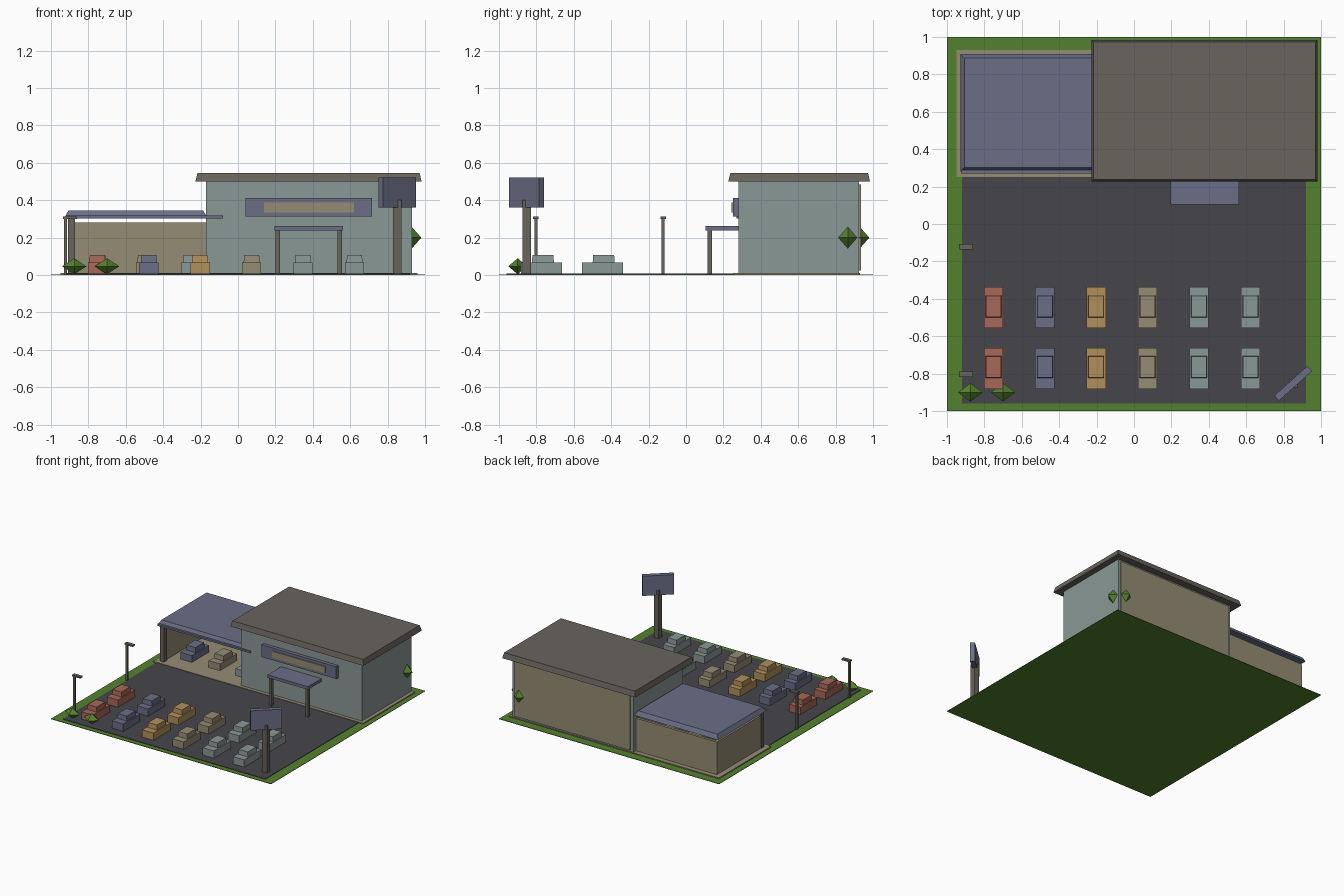
import bpy, bmesh, math
from mathutils import Matrix

if "Cube" in bpy.data.objects:
    bpy.data.objects.remove(bpy.data.objects["Cube"])


def lin(c):
    c /= 255
    return c / 12.92 if c < 0.04045 else ((c + 0.055) / 1.055) ** 2.4


def material(name, r, g, b):
    m = bpy.data.materials.new(name)
    m.diffuse_color = (lin(r), lin(g), lin(b), 1)
    m.use_nodes = True
    m.node_tree.nodes["Principled BSDF"].inputs["Base Color"].default_value = m.diffuse_color
    return m


GREEN = material("grass green", 84, 128, 46)
ASPHALT = material("asphalt grey", 70, 69, 74)
BEIGE = material("beige", 149, 140, 117)
TEAL = material("pale teal", 138, 152, 150)
BLUE = material("slate blue", 107, 110, 134)
BROWN = material("grey brown", 104, 99, 92)
RED = material("brick red", 168, 104, 89)
ORANGE = material("ochre", 178, 144, 91)


def finish(name, bm, mat):
    mesh = bpy.data.meshes.new(name)
    bm.to_mesh(mesh)
    bm.free()
    mesh.materials.append(mat)
    ob = bpy.data.objects.new(name, mesh)
    bpy.context.collection.objects.link(ob)
    return ob


def add_box(bm, x0, x1, y0, y1, z0, z1, tx=0, ty=0):
    """Box between limits; the top is pulled in by tx, ty on each side."""
    vs = bmesh.ops.create_cube(bm, size=1)["verts"]
    for v in vs:
        top = v.co.z > 0
        ix, iy = (tx, ty) if top else (0, 0)
        v.co = (x1 - ix if v.co.x > 0 else x0 + ix,
                y1 - iy if v.co.y > 0 else y0 + iy,
                z1 if top else z0)


def box(name, mat, *limits, **taper):
    bm = bmesh.new()
    add_box(bm, *limits, **taper)
    return finish(name, bm, mat)


# Ground layers
box("lawn", GREEN, -1, 1, -1, 1, 0, 0.004)
box("parking_lot", ASPHALT, -0.92, 0.92, -0.96, 0.27, 0.002, 0.008)
box("building_pad", BEIGE, -0.95, 0.96, 0.252, 0.93, 0.002, 0.012)

# Main hall with tapered roof and rear cladding
box("hall_walls", TEAL, -0.17, 0.93, 0.28, 0.925, 0.01, 0.5)
box("hall_back_panel", BEIGE, -0.145, 0.91, 0.92, 0.935, 0.025, 0.485)
box("hall_roof", BROWN, -0.228, 0.982, 0.226, 0.984, 0.5, 0.545, tx=0.011, ty=0.011)

# Fascia board on the front wall
box("fascia_board", BLUE, 0.039, 0.717, 0.25, 0.285, 0.312, 0.412)
box("fascia_inset", BEIGE, 0.14, 0.62, 0.243, 0.252, 0.335, 0.389)

# Entrance canopy
box("entrance_canopy", BLUE, 0.195, 0.562, 0.105, 0.285, 0.238, 0.262)
for x in (0.2, 0.532):
    box("canopy_post", BROWN, x, x + 0.025, 0.115, 0.14, 0.006, 0.24)

# Open side wing
box("wing_back_wall", BEIGE, -0.905, -0.165, 0.87, 0.892, 0.01, 0.28)
box("wing_side_wall", BEIGE, -0.905, -0.883, 0.31, 0.892, 0.01, 0.28)
box("wing_post", BROWN, -0.91, -0.872, 0.285, 0.322, 0.01, 0.312)
box("wing_roof", BLUE, -0.927, -0.165, 0.282, 0.908, 0.308, 0.344, tx=0.02, ty=0.02)
box("wing_front_beam", BLUE, -0.922, -0.08, 0.27, 0.292, 0.303, 0.318)


# Cars: low body with a narrower cabin
def car(x, y, mat):
    bm = bmesh.new()
    add_box(bm, x - 0.051, x + 0.051, y - 0.11, y + 0.11, 0.008, 0.068)
    add_box(bm, x - 0.043, x + 0.043, y - 0.052, y + 0.066, 0.066, 0.107, tx=0.003, ty=0.003)
    finish("car", bm, mat)


for i, mat in enumerate((RED, BLUE, ORANGE, BEIGE, TEAL, TEAL)):
    for y in (-0.447, -0.772):
        car(-0.752 + 0.275 * i, y, mat)
for x, mat in ((-0.75, BLUE), (-0.495, BEIGE), (-0.25, TEAL)):
    car(x, 0.51, mat)

# Angled roadside sign
box("sign_post", BROWN, 0.83, 0.873, -0.873, -0.83, 0.006, 0.4)
sign = box("sign_panel", BLUE, -0.119, 0.119, -0.0185, 0.0185, 0.36, 0.522)
sign.data.transform(Matrix.Translation((0.851, -0.852, 0)) @ Matrix.Rotation(math.radians(42), 4, 'Z'))

# Lamps along the left edge
for y in (-0.122, -0.803):
    bm = bmesh.new()
    add_box(bm, -0.931, -0.915, y - 0.008, y + 0.008, 0.004, 0.302)
    add_box(bm, -0.935, -0.862, y - 0.014, y + 0.014, 0.3, 0.313)
    finish("lamp", bm, BROWN)


# Four-sided shrubs
def shrub(x, y, z, rx, ry, rz):
    bm = bmesh.new()
    ring = [bm.verts.new((x + rx * a, y + ry * b, z)) for a, b in ((1, 0), (0, 1), (-1, 0), (0, -1))]
    top, low = bm.verts.new((x, y, z + rz)), bm.verts.new((x, y, z - rz))
    for i in range(4):
        a, b = ring[i], ring[(i + 1) % 4]
        bm.faces.new((a, b, top))
        bm.faces.new((b, a, low))
    finish("shrub", bm, GREEN)


for x in (-0.875, -0.7):
    shrub(x, -0.9, 0.047, 0.065, 0.05, 0.043)
for x, y in ((0.93, 0.865), (0.865, 0.93)):
    shrub(x, y, 0.2, 0.05, 0.05, 0.057)
